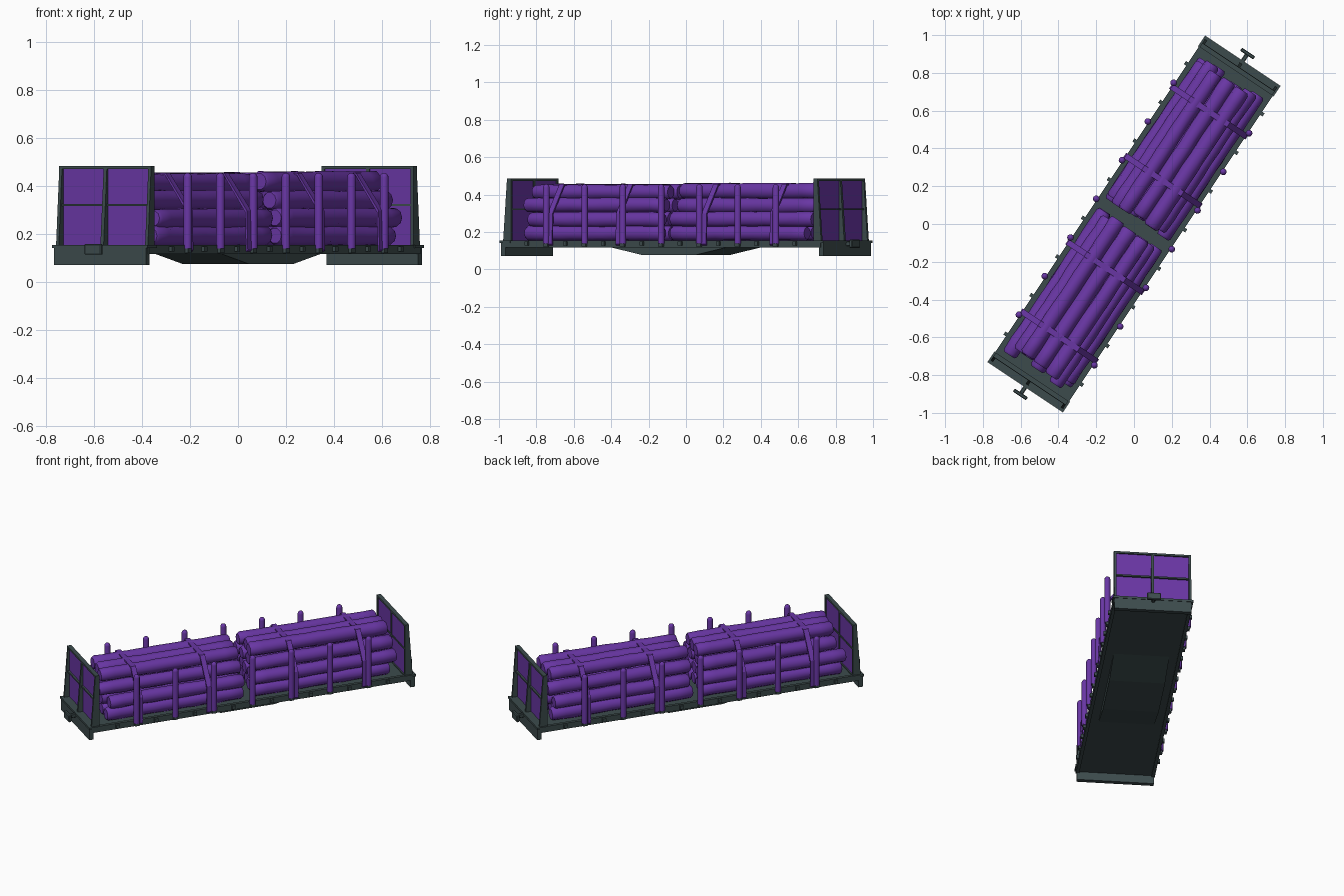
import bpy, bmesh, math, random
from mathutils import Matrix, Vector

random.seed(4)
cube = bpy.data.objects.get("Cube")
if cube:
    bpy.data.objects.remove(cube, do_unlink=True)

# The wagon is built along y, then every mesh is turned to its diagonal heading
TURN = Matrix.Rotation(math.radians(-33.7), 4, 'Z')


def material(name, rgb):
    m = bpy.data.materials.new(name)
    m.use_nodes = True
    m.diffuse_color = (*rgb, 1)
    m.node_tree.nodes["Principled BSDF"].inputs["Base Color"].default_value = (*rgb, 1)
    return m


GREEN = material("dark grey green", (0.046, 0.071, 0.073))
PURPLE = material("purple", (0.14, 0.037, 0.37))


def finish(name, bm, mat, smooth=False):
    bmesh.ops.recalc_face_normals(bm, faces=bm.faces[:])
    bm.transform(TURN)
    for f in bm.faces:
        f.smooth = smooth and len(f.verts) == 4
    me = bpy.data.meshes.new(name)
    bm.to_mesh(me)
    bm.free()
    me.materials.append(mat)
    ob = bpy.data.objects.new(name, me)
    bpy.context.collection.objects.link(ob)
    return ob


def add_box(bm, x, y, z):
    """Box from (min, max) pairs."""
    size = [b - a for a, b in (x, y, z)]
    mid = [(a + b) / 2 for a, b in (x, y, z)]
    bmesh.ops.create_cube(bm, size=1, matrix=Matrix.Translation(mid) @ Matrix.Diagonal((*size, 1)))


def box(name, x, y, z, mat):
    bm = bmesh.new()
    add_box(bm, x, y, z)
    return finish(name, bm, mat)


def add_prism(bm, profile, x0, x1):
    """Extrude a (y, z) profile across x."""
    a, b = ([bm.verts.new((x, y, z)) for y, z in profile] for x in (x0, x1))
    bm.faces.new(a)
    bm.faces.new(b[::-1])
    for i in range(len(a)):
        j = (i + 1) % len(a)
        bm.faces.new((a[i], b[i], b[j], a[j]))


def add_tube(bm, rings, sides, axis):
    """Loft round rings of (centre, radius, jitter) along the y or z axis."""
    loops = []
    for c, r, jitter in rings:
        loop = []
        for k in range(sides):
            a = math.tau * k / sides
            q = r * (1 + random.uniform(-jitter, jitter))
            p, s = q * math.cos(a), q * math.sin(a)
            off = Vector((p, 0, s)) if axis == 'Y' else Vector((p, s, 0))
            loop.append(bm.verts.new(Vector(c) + off))
        loops.append(loop)
    for a, b in zip(loops, loops[1:]):
        for k in range(sides):
            n = (k + 1) % sides
            bm.faces.new((a[k], a[n], b[n], b[k]))
    bm.faces.new(loops[0])
    bm.faces.new(loops[-1])


# Deck, side sills and fish-belly underframe
box("deck", (-0.22, 0.22), (-1.02, 1.02), (0.125, 0.15), GREEN)
bm = bmesh.new()
for s in (-1, 1):
    add_box(bm, sorted((s * 0.215, s * 0.235)), (-1.02, 1.02), (0.118, 0.155))
finish("side_sills", bm, GREEN)
bm = bmesh.new()
add_prism(bm, [(-0.43, 0.13), (-0.17, 0.077), (0.17, 0.077), (0.43, 0.13)], -0.166, 0.166)
finish("underframe", bm, GREEN)

# Ends: sill, bulkhead panel, tapered frame, ribs and coupler
for side, s in (("front", -1), ("back", 1)):
    def span(a, b):
        return tuple(sorted((s * a, s * b)))

    bm = bmesh.new()
    add_box(bm, (-0.23, 0.23), span(1.008, 1.036), (0.072, 0.15))
    add_box(bm, (-0.24, 0.24), span(0.97, 1.039), (0.142, 0.156))
    finish(side + "_end_sill", bm, GREEN)

    box(side + "_bulkhead_panel", (-0.222, 0.222), span(0.978, 0.988), (0.15, 0.48), PURPLE)

    bm = bmesh.new()
    for x in (-0.23, 0.216):
        add_prism(bm, [(s * 0.972, 0.15), (s * 1.022, 0.15), (s * 0.997, 0.485), (s * 0.972, 0.485)],
                  x, x + 0.014)
    add_box(bm, (-0.23, 0.23), span(0.972, 0.998), (0.473, 0.485))
    add_box(bm, (-0.22, 0.22), span(0.974, 1.0), (0.317, 0.327))
    add_prism(bm, [(s * 0.974, 0.15), (s * 1.022, 0.15), (s * 0.997, 0.478), (s * 0.974, 0.478)],
              -0.008, 0.008)
    finish(side + "_bulkhead_frame", bm, GREEN)

    bm = bmesh.new()
    add_box(bm, (-0.011, 0.011), span(1.02, 1.08), (0.125, 0.15))
    add_box(bm, (-0.042, 0.042), span(1.075, 1.094), (0.115, 0.16))
    bmesh.ops.bevel(bm, geom=bm.edges[:], offset=0.004, segments=1, affect='EDGES')
    finish(side + "_coupler", bm, GREEN)

# Two stacks of uneven logs, narrowing towards the top
PITCH = 0.083
for side, s in (("front", -1), ("back", 1)):
    bm = bmesh.new()
    for row, count in enumerate((5, 5, 4, 3)):
        for i in range(count):
            x = (i - (count - 1) / 2) * PITCH
            z = 0.195 + row * 0.074 + random.uniform(-0.003, 0.003)
            y0, y1 = 0.025 + random.uniform(0, 0.03), 0.945 - random.uniform(0, 0.07)
            r = 0.042 + random.uniform(-0.002, 0.002)
            rings = [((x, s * y0, z), r * 0.8, 0)]
            for k in range(13):
                y = y0 + 0.012 + (y1 - y0 - 0.024) * k / 12
                rings.append(((x, s * y, z), r, 0.06))
            rings.append(((x, s * y1, z), r * 0.8, 0))
            add_tube(bm, rings, 10, 'Y')
    finish(side + "_log_stack", bm, PURPLE, smooth=True)

# Round-topped stakes and their pockets on both sides
stakes, lugs = bmesh.new(), bmesh.new()
for s in (-1, 1):
    for i in range(-3, 4):
        x, y = s * 0.24, i * 0.246
        rings = [((x, y, 0.14), 0.018, 0)]
        for k in range(5):
            a = k * math.pi / 9
            rings.append(((x, y, 0.437 + 0.019 * math.sin(a)), 0.018 * math.cos(a), 0))
        add_tube(stakes, rings, 10, 'Z')
        add_box(lugs, (x - 0.01, x + 0.01), (y - 0.014, y + 0.014), (0.122, 0.15))
    for i in range(-4, 4):
        y = (i + 0.5) * 0.246
        add_box(lugs, sorted((s * 0.23, s * 0.25)), (y - 0.01, y + 0.01), (0.128, 0.15))
finish("stakes", stakes, PURPLE, smooth=True)
finish("stake_pockets", lugs, GREEN)

# Straps: flat bands over the load and down both sides
HALF = [(0.243, 0.135), (0.238, 0.30), (0.125, 0.456)]
outer = HALF + [(-x, z) for x, z in reversed(HALF)]
inner = [(x * 0.965, z - 0.008) for x, z in outer]
bm = bmesh.new()
for y in (-0.715, -0.275, 0.275, 0.715):
    edges = [[bm.verts.new((x, y + d, z)) for x, z in path]
             for path, d in ((outer, -0.016), (outer, 0.016), (inner, 0.016), (inner, -0.016))]
    for i in range(len(outer) - 1):
        for a in range(4):
            p, q = edges[a], edges[(a + 1) % 4]
            bm.faces.new((p[i], p[i + 1], q[i + 1], q[i]))
    for i in (0, -1):
        bm.faces.new([e[i] for e in edges])
finish("straps", bm, PURPLE)
